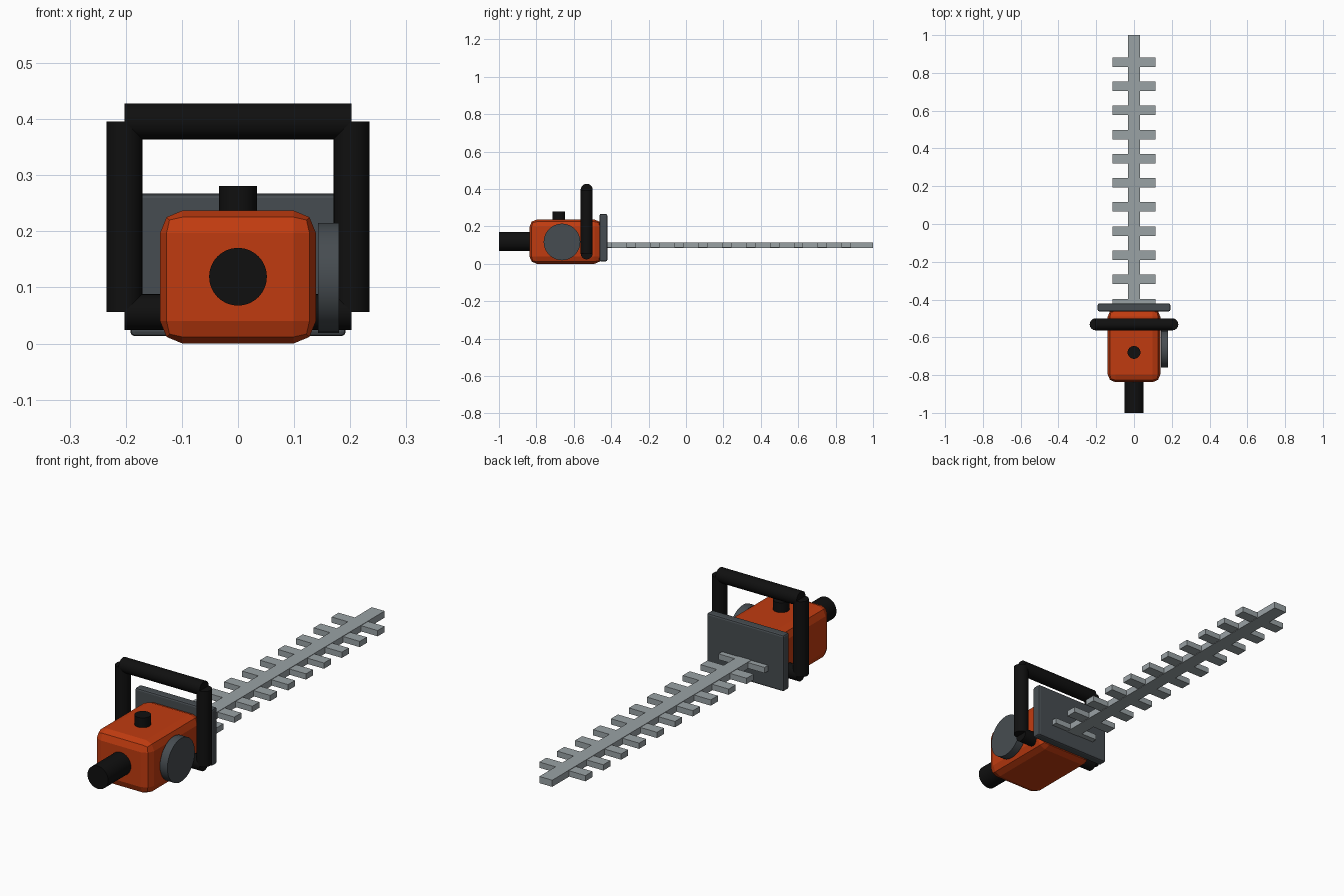
import bpy, math
from mathutils import Vector

if "Cube" in bpy.data.objects:
    bpy.data.objects.remove(bpy.data.objects["Cube"])


def material(name, rgb):
    m = bpy.data.materials.new(name)
    m.diffuse_color = (*rgb, 1)
    m.use_nodes = True
    m.node_tree.nodes["Principled BSDF"].inputs["Base Color"].default_value = m.diffuse_color
    return m


ORANGE = material("orange_plastic", (0.53, 0.044, 0.005))
BLACK = material("black_rubber", (0.005, 0.005, 0.005))
DARK = material("dark_grey", (0.062, 0.073, 0.082))
STEEL = material("steel", (0.32, 0.36, 0.375))


def box(name, lo, hi, mat, bevel=0, segments=1):
    lo, hi = Vector(lo), Vector(hi)
    bpy.ops.mesh.primitive_cube_add(size=1, location=(lo + hi) / 2)
    ob = bpy.context.object
    ob.name = name
    ob.scale = hi - lo
    bpy.ops.object.transform_apply(location=False, rotation=False, scale=True)
    ob.data.materials.append(mat)
    if bevel:
        b = ob.modifiers.new("bevel", 'BEVEL')
        b.width = bevel
        b.segments = segments
    return ob


def rod(name, start, end, radius, mat):
    start, end = Vector(start), Vector(end)
    d = end - start
    bpy.ops.mesh.primitive_cylinder_add(vertices=32, radius=radius, depth=d.length,
                                        location=(start + end) / 2)
    ob = bpy.context.object
    ob.name = name
    ob.rotation_euler = d.to_track_quat('Z', 'Y').to_euler()
    ob.data.materials.append(mat)
    bpy.ops.object.shade_smooth_by_angle(angle=math.radians(30))
    return ob


# engine housing, rear grip, fuel cap and starter cover
box("engine_housing", (-0.139, -0.837, 0), (0.139, -0.45, 0.237), ORANGE, 0.04, 2)
rod("rear_grip", (0, -1, 0.119), (0, -0.8, 0.119), 0.0515, BLACK)
rod("fuel_cap", (0, -0.68, 0.23), (0, -0.68, 0.281), 0.034, BLACK)
rod("starter_cover", (0.143, -0.663, 0.117), (0.18, -0.663, 0.117), 0.098, DARK)

# hand guard plate
box("guard_plate", (-0.192, -0.462, 0.013), (0.192, -0.421, 0.267), DARK, 0.008, 2)

# front loop handle made of four straight tubes
HX, HY, Z0, Z1, R = 0.2025, -0.531, 0.056, 0.396, 0.032
for side, s in (("left", -1), ("right", 1)):
    rod(f"handle_{side}", (s * HX, HY, Z0), (s * HX, HY, Z1), R, BLACK)
for level, z in (("bottom", Z0), ("top", Z1)):
    rod(f"handle_{level}", (-HX, HY, z), (HX, HY, z), R, BLACK)

# cutting bar with evenly spaced cross teeth
box("blade_bar", (-0.032, -0.45, 0.085), (0.032, 1, 0.115), STEEL)
for i in range(11):
    y = 0.857 - 0.1278 * i
    box(f"blade_tooth_{i + 1}", (-0.115, y - 0.025, 0.087), (0.115, y + 0.025, 0.113), STEEL)
